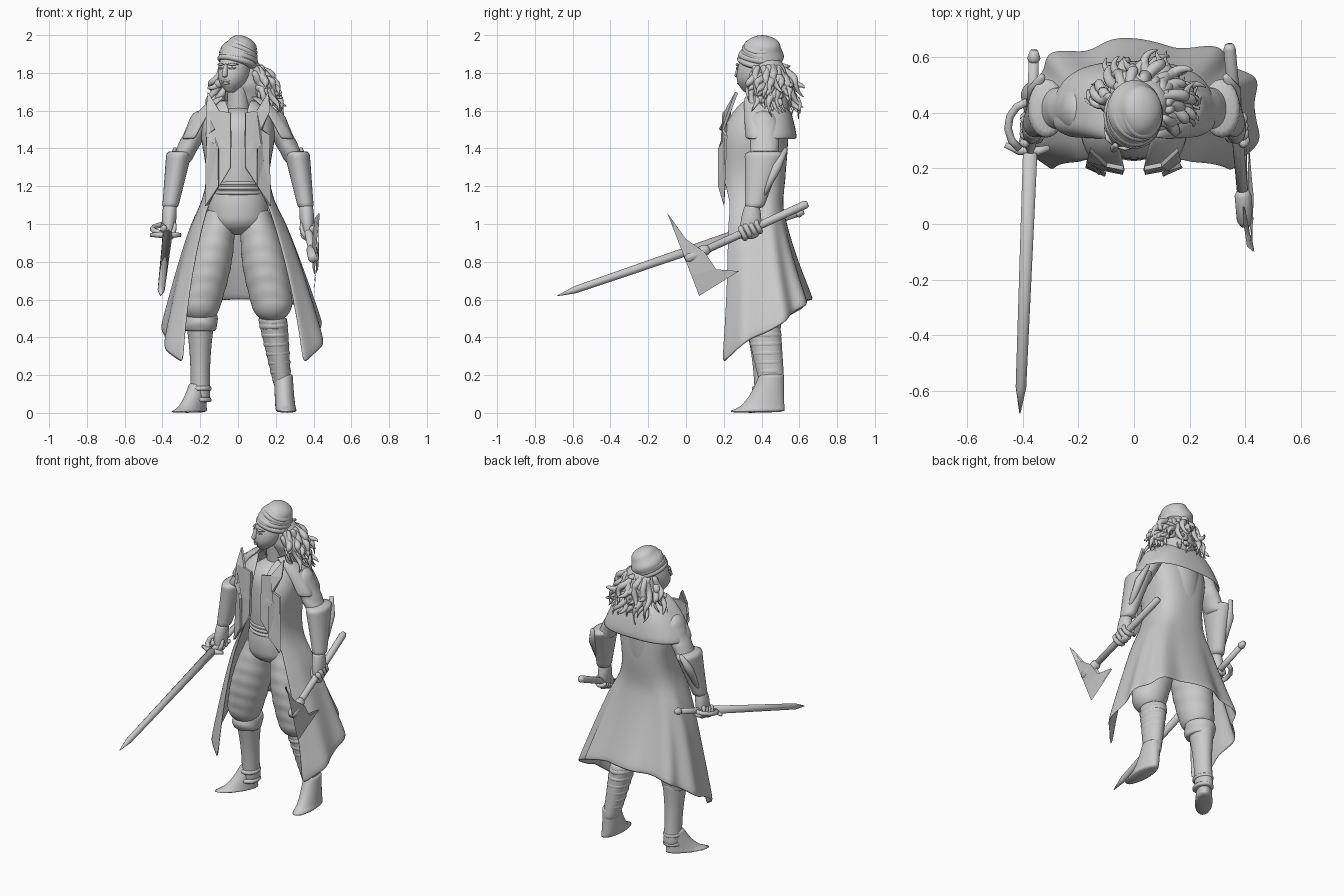
import bpy, bmesh, random
from math import sin, cos, asin, sqrt, pi, tau, copysign
from mathutils import Vector

random.seed(4)
if "Cube" in bpy.data.objects:
    bpy.data.objects.remove(bpy.data.objects["Cube"])

clay = bpy.data.materials.new("clay grey")
clay.use_nodes = True
clay.diffuse_color = (0.6, 0.6, 0.6, 1)
clay.node_tree.nodes["Principled BSDF"].inputs["Base Color"].default_value = clay.diffuse_color


def finish(name, mesh_builder, subsurf=1, thickness=0, smooth=True):
    bmesh.ops.recalc_face_normals(mesh_builder, faces=mesh_builder.faces)
    mesh = bpy.data.meshes.new(name)
    mesh_builder.to_mesh(mesh)
    mesh_builder.free()
    mesh.materials.append(clay)
    if smooth:
        mesh.shade_smooth()
    part = bpy.data.objects.new(name, mesh)
    bpy.context.collection.objects.link(part)
    if thickness:
        part.modifiers.new("Thickness", 'SOLIDIFY').thickness = thickness
    if subsurf:
        modifier = part.modifiers.new("Smooth", 'SUBSURF')
        modifier.levels = modifier.render_levels = subsurf
    return part


def skin(builder, rings, closed=True):
    loops = [[builder.verts.new(point) for point in ring] for ring in rings]
    count = len(loops[0])
    for low, high in zip(loops, loops[1:]):
        for i in range(count if closed else count - 1):
            j = (i + 1) % count
            builder.faces.new((low[i], low[j], high[j], high[i]))
    if closed:
        builder.faces.new(loops[0])
        builder.faces.new(loops[-1])


def limb(name, start, end, r_start, r_end, bulge=0, depth=(1, 1), wrinkle=0, ease=1, steps=10, sides=20, domes=(0, 0)):
    """Level ellipses from start to end; depth is y over x radius, domes round off the ends."""
    start, end = Vector(start), Vector(end)
    way = copysign(1, end.z - start.z)
    # each station: place along the limb, radius factor, extra height
    stations = [(k / steps, 1, 0) for k in range(steps + 1)]
    for angle in (.5, 1, 1.4):
        if domes[0]:
            stations.insert(0, (0, cos(angle), -way * domes[0] * sin(angle)))
        if domes[1]:
            stations.append((1, cos(angle), way * domes[1] * sin(angle)))
    rings = []
    for t, factor, rise in stations:
        q = t ** ease
        centre = start.lerp(end, q)
        centre.z = start.z + (end.z - start.z) * t + rise
        radius = factor * (r_start + (r_end - r_start) * q + bulge * sin(pi * q))
        stretch = depth[0] + (depth[1] - depth[0]) * q
        ring = []
        for i in range(sides):
            a = tau * i / sides
            r = radius * (1 + wrinkle * sin(75 * centre.z + 2 * sin(a) + cos(2 * a)))
            ring.append(centre + Vector((r * cos(a), r * stretch * sin(a), 0)))
        rings.append(ring)
    builder = bmesh.new()
    skin(builder, rings)
    return finish(name, builder)


def tube(builder, points, radii, sides=8):
    """Round sweep along points, with a radius at each."""
    points = [Vector(p) for p in points]
    rings = []
    for i, (point, radius) in enumerate(zip(points, radii)):
        tangent = points[min(i + 1, len(points) - 1)] - points[max(i - 1, 0)]
        turn = tangent.to_track_quat('Z', 'Y')
        angles = [tau * k / sides for k in range(sides)]
        rings.append([point + turn @ Vector((radius * cos(a), radius * sin(a), 0)) for a in angles])
    skin(builder, rings)


def rod(name, points, radii):
    builder = bmesh.new()
    tube(builder, points, radii, 12)
    return finish(name, builder, subsurf=0)


def wrap(name, rows, count=48, power=0.75, middle=0.38):
    """Cloth open in front; rows are (z, half width, front y, back y, opening x, skirt depth)."""
    rings = []
    for z, width, front, back, opening, skirt in rows:
        first = asin((opening / width) ** (1 / power))
        ring = []
        for i in range(count + 1):
            a = first + (tau - 2 * first) * i / count
            s, c = sin(a), cos(a)
            fold = 1 + 0.07 * skirt * sin(10 * a + 0.8) * (1 - c) / 2
            reach = middle - front if c > 0 else back - middle
            hem = 0.6 - 0.34 * (1 + c) / (1 + cos(first))
            ring.append((0.025 * skirt + fold * width * copysign(abs(s) ** power, s),
                         middle - fold * reach * copysign(abs(c) ** power, c),
                         z - skirt * (z - hem)))
        rings.append(ring)
    builder = bmesh.new()
    skin(builder, rings, closed=False)
    return finish(name, builder, thickness=0.014)


# Torso, neck, sash and hips
limb("shirt", (0, .37, 1.1), (0, .39, 1.5), .13, .155, bulge=.01, domes=(0, .12))
limb("neck", (0, .42, 1.55), (0, .39, 1.77), .065, .05)
limb("hips", (0, .37, 1.2), (0, .37, 1.02), .14, .16, bulge=.01, depth=(.9, .85), domes=(0, .08))
for fold in range(3):
    height = 1.15 + fold * .025
    limb("waist_sash", (0, .37, height), (0, .37, height + .03), .135, .135, bulge=.012, steps=4)

# Long open coat: fitted body, then flaring skirt
body = [(1.66, .09, .07), (1.62, .15, .05), (1.55, .19, .04), (1.45, .2, .03), (1.35, .175, .04), (1.25, .165, .07)]
coat = []
for z, width, opening in body:
    rise = max(0, z - 1.5)
    coat.append((z, width, .18 + .7 * rise, .53 - .4 * rise, opening, 0))
for k in range(9):
    t = k / 8
    coat.append((1.12, .19 + .24 * t ** .75, .17 - .03 * t, .51 + .15 * t ** 1.3, .16 + .26 * t - .1 * t * t, t))
wrap("long_coat", coat)

# Shoulder cape
cape = []
for k in range(6):
    t = k / 5
    cape.append((1.68 - .1 * t - .13 * t * t, .09 + .21 * t ** .8, .29, .47 + .12 * sqrt(t), .07 + .16 * t, 0))
wrap("shoulder_cape", cape)

# Pointed lapels folded back over the chest
lapel = [(.04, 1.59), (.1, 1.6), (.16, 1.7), (.17, 1.6), (.12, 1.5), (.17, 1.47),
         (.1, 1.4), (.1, 1.2), (.16, 1.1), (.04, 1.3)]
for side in (-1, 1):
    builder = bmesh.new()
    builder.faces.new([builder.verts.new((side * x, .175 + x * x + .4 * max(0, z - 1.55), z)) for x, z in lapel])
    bmesh.ops.triangulate(builder, faces=builder.faces)
    finish("lapel", builder, subsurf=0, thickness=.016, smooth=False)

# Arms, flared cuffs and hands closed around the weapon grips
grips, aims = {}, {}
for side, weapon_tip in ((-1, (-.41, -.68, .62)), (1, (.41, -.1, .77))):
    def at(x, y, z):
        return Vector((side * x, y, z))

    limb("sleeve", at(.2, .41, 1.53), at(.31, .42, 1.32), .065, .055, depth=(1.3, 1.3), wrinkle=.03, domes=(.07, 0))
    limb("cuff", at(.31, .42, 1.39), at(.36, .36, 1.08), .07, .042, depth=(1.6, 1.2))
    rod("cuff_plate", [at(.33, .53, 1.4), at(.36, .48, 1.3), at(.375, .38, 1.1)], [.012, .026, .012])
    limb("palm", at(.36, .35, 1.1), at(.37, .34, .95), .036, .03, bulge=.006, depth=(1.1, 1.7), domes=(0, .03))
    grip = grips[side] = at(.37, .34, .97)
    aim = aims[side] = (Vector(weapon_tip) - grip).normalized()
    outward = at(1, 0, 0)
    upward = outward.cross(aim) * side
    if upward.z < 0:
        upward.negate()
    builder = bmesh.new()
    for finger in range(4):
        knuckle = grip + aim * (finger - 1.5) * .029
        curl = [1.4 - .9 * joint for joint in range(6)]
        tube(builder, [knuckle + (outward * cos(a) + upward * sin(a)) * .037 for a in curl],
             [.02 - .001 * joint for joint in range(6)])
    tube(builder, [grip - outward * .03 + upward * .05, grip - outward * .04 + aim * .04, grip + aim * .06 - upward * .03],
         [.018, .017, .01])
    finish("fingers", builder)

# Baggy trousers
for knee in (-.2, .18):
    limb("trouser_leg", (copysign(.09, knee), .37, 1.08), (knee, .36, .57), .07, .11,
         bulge=.028, depth=(1.3, 1), wrinkle=.015, steps=30, domes=(0, .09))

# Right boot with turned top, straps and an outward shoe
limb("right_boot", (-.2, .4, .5), (-.2, .43, .05), .078, .055, bulge=-.012, depth=(1.2, 1.2))
limb("boot_top", (-.2, .39, .53), (-.2, .39, .43), .085, .08, bulge=.012, depth=(1.1, 1.1), wrinkle=.03)
for height in (.07, .13):
    limb("boot_strap", (-.2, .42, height - .015), (-.2, .42, height + .015), .056, .054, bulge=.006, depth=(1.2, 1.2), steps=4)
shoe = limb("right_shoe", (0, -.1, 0), (0, 0, .16), .058, .045, depth=(2.9, 1.2), ease=.45)
shoe.location = (-.21, .42, 0)
shoe.rotation_euler.z = -.65

# Left wrapped shin and soft shoe
thigh_end, ankle = Vector((.18, .4, .52)), Vector((.24, .46, .12))
limb("left_shin", thigh_end, ankle, .08, .045, depth=(1.2, 1.4))
for turn in range(6):
    t = .15 + turn * .12
    centre, radius = thigh_end.lerp(ankle, t), .072 - .035 * t
    half = Vector((0, 0, .024))
    limb("shin_wrap", centre + half, centre - half, radius, radius, bulge=.012, depth=(1.25, 1.25), steps=4)
limb("left_shoe", (.26, .36, 0), (.24, .455, .21), .058, .05, depth=(2.95, 1.3), ease=.42)


# Head turned to its right, with nose, lips, brows and eyelids
def ridge(name, x, half, z, radius):
    spots = [x - half, x, x + half]
    return rod(name, [(p, -.02 - .1 * sqrt(1 - (p / .083) ** 2), z) for p in spots], [radius / 3, radius, radius / 3])


head = [limb("head", (0, -.06, 1.71), (0, .01, 1.96), .03, .05, bulge=.043, depth=(1.2, 1.2), ease=.7, domes=(.015, 0)),
        limb("nose", (0, -.125, 1.775), (0, -.115, 1.85), .015, .007, bulge=.003, depth=(1.5, 1), steps=4),
        ridge("upper_lip", 0, .027, 1.757, .007), ridge("lower_lip", 0, .022, 1.745, .008)]
for side in (-1, 1):
    head.append(ridge("brow", side * .036, .025, 1.845, .008))
    head.append(ridge("eyelid", side * .035, .018, 1.825, .006))
for part in head:
    part.location = (-.01, .385, 0)
    part.rotation_euler.z = -.5

# Tilted head scarf with wrapped bands and a knot
scarf = [limb("head_scarf", (0, 0, -.05), (0, .01, .06), .1, .08, bulge=.012, depth=(1.15, 1.15), wrinkle=.03, domes=(0, .045))]
for k in range(4):
    height, radius = k * .03 - .04, .112 - .003 * k * k
    band = limb("scarf_band", (0, 0, height - .02), (0, 0, height + .02), radius * .9, radius * .88,
                bulge=radius * .1, depth=(1.1, 1.1), wrinkle=.015, steps=4)
    band.rotation_euler = (random.uniform(-.1, .1), random.uniform(-.2, .2), 0)
    scarf.append(band)
for part in scarf:
    part.location = (.005, .395, 1.895)
    part.rotation_euler.rotate_axis('Y', .4)
    part.rotation_euler.rotate_axis('X', -.12)
rod("scarf_knot", [(.03, .5, 1.84), (.04, .53, 1.83), (.04, .51, 1.81)], [.015, .025, .01])

# Long wavy hair
limb("hair_mass", (.02, .43, 1.88), (.05, .48, 1.6), .07, .09, bulge=.05, depth=(.9, .8), wrinkle=.04, domes=(0, .03))
builder = bmesh.new()
for lock in range(76):
    heading, phase = random.uniform(-1.8, 2.4), random.uniform(0, tau)
    root, drop, reach = random.uniform(1.76, 1.85), random.uniform(1.56, 1.72), random.uniform(.13, .22)
    path, radii = [], []
    for k in range(9):
        t = k / 8
        r = .088 + (reach - .088) * t ** .8 + .014 * sin(phase + 9 * t)
        a = heading + .12 * sin(phase + 7 * t)
        path.append((.02 + .02 * t + r * sin(a), .425 + .02 * t + .85 * r * cos(a),
                     root + (drop - root) * t + .015 * t * sin(phase + 8 * t)))
        radii.append(.002 + .022 * (1 - t ** 3) * (.7 + .5 * sin(pi * t)))
    tube(builder, path, radii, sides=6)
finish("hair_locks", builder)

# Sword in the right hand
grip, aim = grips[-1], aims[-1]
guard, tip = grip + aim * .085, grip + aim * 1.08
rod("sword_blade", [guard, guard.lerp(tip, .9), tip], [.026, .019, .002])
rod("sword_grip", [guard, grip - aim * .26], [.019, .018])
rod("sword_pommel", [grip - aim * .25, grip - aim * .27, grip - aim * .3], [.014, .024, .014])
rod("sword_guard", [guard + Vector((x, 3 * x * x, 0)) for x in (-.09, -.04, .03, .07)], [.01, .016, .016, .01])
rod("knuckle_guard", [guard + Vector((-.08 * sin(a), .09 - .09 * cos(a), .02 * a)) for a in (.5, 1, 1.5, 2, 2.5, 3)], [.014] * 6)

# Axe in the left hand
grip, aim = grips[1], aims[1]
rod("axe_handle", [grip - aim * .335, grip - aim * .32, grip + aim * .37], [.016, .022, .02])
rod("axe_socket", [grip + aim * .24, grip + aim * .26, grip + aim * .36, grip + aim * .38], [.02, .03, .03, .02])
# blade drawn as strips from the cutting edge to the concave back
edge = [Vector((.4 + .07 * .44 * (1 - t), -.1 + .17 * t, 1.06 - .44 * t)) for t in (0, .25, .5, .75, 1)]
back = [Vector((.43, y, z)) for y, z in ((-.08, 1.03), (0, .92), (.1, .85), (.16, .76), (.28, .75))]
builder = bmesh.new()
for side in (-1, 1):
    rim = Vector((side * .002, 0, 0))
    ridge_line = [p + Vector((side * w - .02, 0, 0)) for p, w in zip(back, (.004, .016, .02, .014, .004))]
    skin(builder, [[p + rim for p in edge], ridge_line], closed=False)
bmesh.ops.holes_fill(builder, edges=builder.edges)
finish("axe_blade", builder, subsurf=0, smooth=False)
